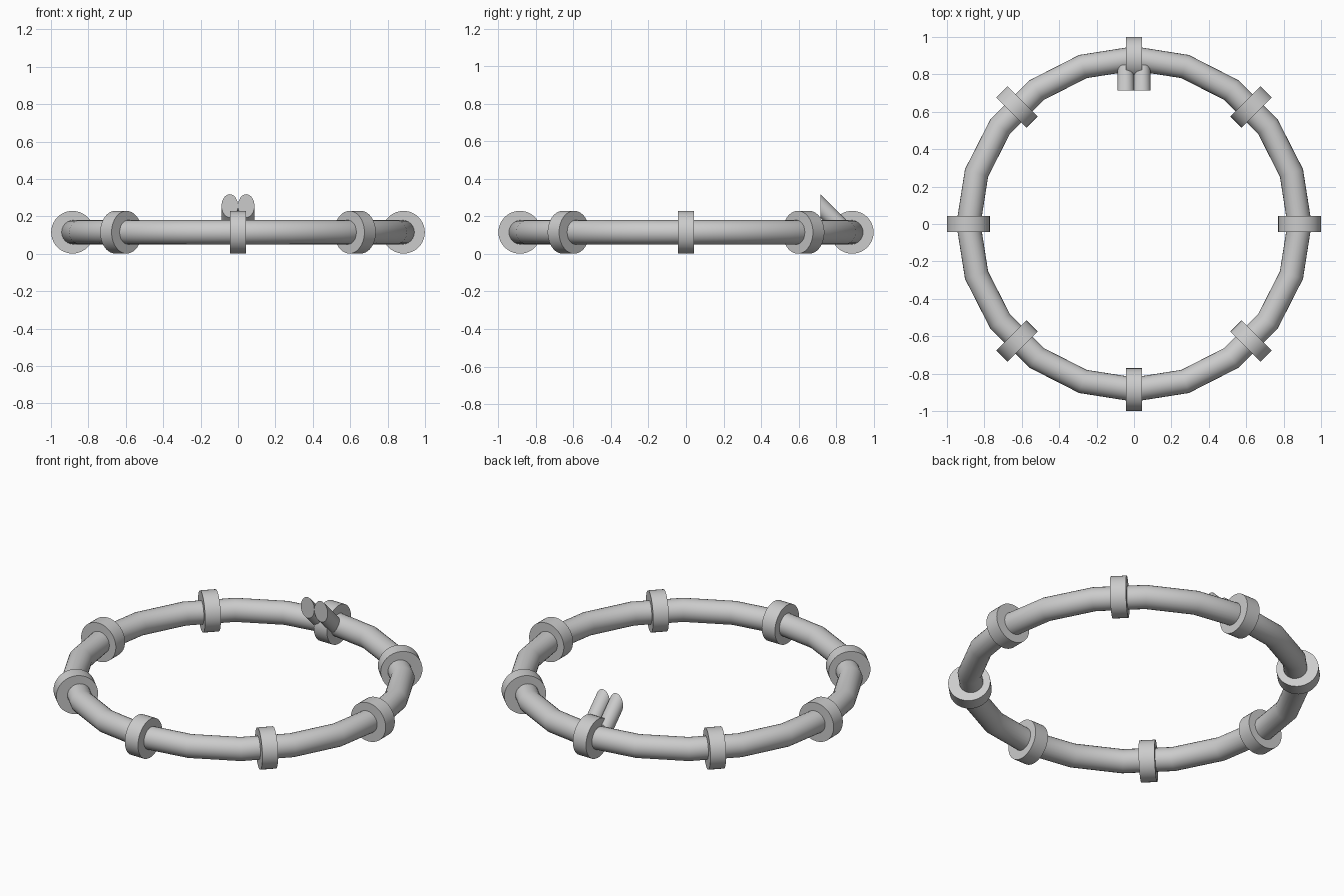
import bpy
import math
from mathutils import Matrix, Vector

cube = bpy.data.objects.get("Cube")
if cube:
    bpy.data.objects.remove(cube, do_unlink=True)

RING_R, TUBE_R, MID_Z = 0.885, 0.065, 0.115
COLLAR_R, COLLAR_W = 0.114, 0.086

grey = bpy.data.materials.new("light grey")
grey.use_nodes = True
grey.diffuse_color = (0.6, 0.6, 0.6, 1)
grey.node_tree.nodes["Principled BSDF"].inputs["Base Color"].default_value = (0.6, 0.6, 0.6, 1)


def finish(name, angle=40):
    obj = bpy.context.object
    obj.name = name
    obj.data.materials.clear()
    obj.data.materials.append(grey)
    bpy.ops.object.shade_smooth_by_angle(angle=math.radians(angle))
    return obj


# Main tube: a coarse ring with a round section
bpy.ops.mesh.primitive_torus_add(
    major_segments=20, minor_segments=24, major_radius=RING_R,
    minor_radius=TUBE_R, location=(0, 0, MID_Z))
finish("ring_tube")

# Eight collars threaded on the tube
for i in range(8):
    a = i * math.tau / 8
    bpy.ops.mesh.primitive_cylinder_add(
        vertices=40, radius=COLLAR_R, depth=COLLAR_W,
        location=(RING_R * math.cos(a), RING_R * math.sin(a), MID_Z),
        rotation=(math.pi / 2, 0, a))
    finish(f"collar_{i + 1}")

# Pair of slanted pegs at the back, with upright cut ends
PEG_R, FRONT_Y, BACK_Y, TOP_Z = 0.044, 0.715, 0.85, 0.256
for side, x in (("left", 0.044), ("right", -0.044)):
    bpy.ops.mesh.primitive_cylinder_add(vertices=32, radius=PEG_R, depth=BACK_Y - FRONT_Y)
    peg = finish(f"{side}_peg")
    peg.data.transform(Matrix.Rotation(math.pi / 2, 4, "X"))
    mid = (FRONT_Y + BACK_Y) / 2
    for v in peg.data.vertices:
        y = v.co.y + mid
        z = TOP_Z - (y - FRONT_Y) + v.co.z * math.sqrt(2)
        v.co = Vector((v.co.x + x, y, z))
